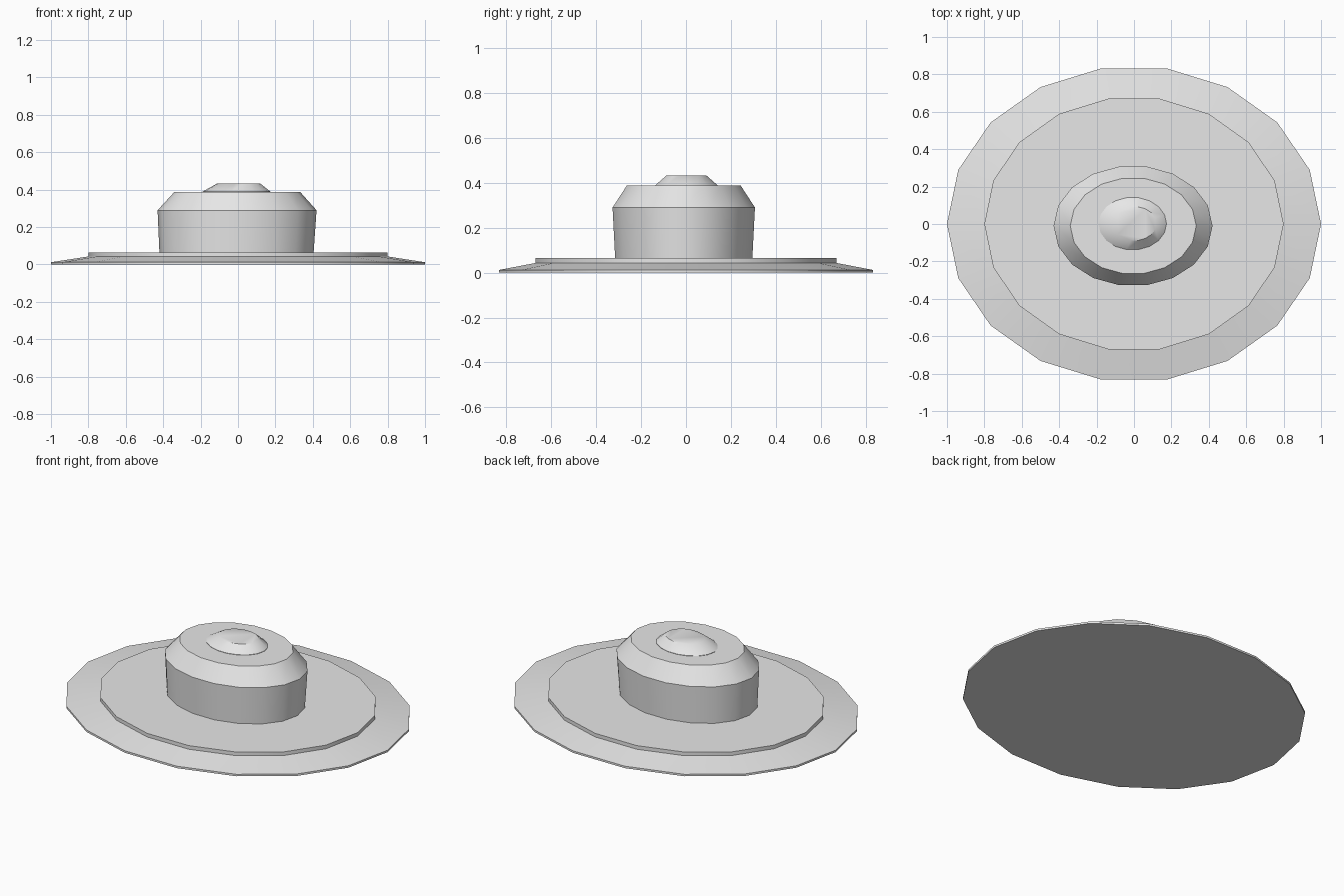
import bpy
import bmesh
from math import cos, sin, tau, radians

cube = bpy.data.objects.get("Cube")
if cube:
    bpy.data.objects.remove(cube, do_unlink=True)

SIDES = 18

felt = bpy.data.materials.new("light grey felt")
felt.use_nodes = True
felt.diffuse_color = (0.8, 0.8, 0.8, 1)
felt.node_tree.nodes["Principled BSDF"].inputs["Base Color"].default_value = (0.8, 0.8, 0.8, 1)


def oval_stack(name, rings, smooth_angle):
    """Closed solid lofted through oval rings (x centre, y centre, x radius, y radius, z)."""
    bm = bmesh.new()
    loops = []
    for cx, cy, rx, ry, z in rings:
        loops.append([bm.verts.new((cx + rx * cos(tau * i / SIDES),
                                    cy + ry * sin(tau * i / SIDES), z))
                      for i in range(SIDES)])
    for low, high in zip(loops, loops[1:]):
        for i in range(SIDES):
            j = (i + 1) % SIDES
            bm.faces.new((low[i], low[j], high[j], high[i]))
    bm.faces.new(loops[0][::-1])
    bm.faces.new(loops[-1])
    mesh = bpy.data.meshes.new(name)
    bm.to_mesh(mesh)
    bm.free()
    mesh.materials.append(felt)
    obj = bpy.data.objects.new(name, mesh)
    bpy.context.collection.objects.link(obj)
    bpy.ops.object.select_all(action="DESELECT")
    obj.select_set(True)
    bpy.context.view_layer.objects.active = obj
    bpy.ops.object.shade_smooth_by_angle(angle=radians(smooth_angle))
    return obj


# Wide brim: thin edge, sloping up, with a raised inner step
oval_stack("brim", [
    (0, 0, 1.0, 0.845, 0),
    (0, 0, 1.0, 0.845, 0.012),
    (0, 0, 0.8, 0.68, 0.043),
    (0, 0, 0.8, 0.68, 0.065),
], 30)

# Crown: slightly flared wall and a sloped shoulder
oval_stack("crown", [
    (-0.008, -0.01, 0.412, 0.31, 0.06),
    (-0.005, -0.01, 0.425, 0.322, 0.29),
    (-0.004, -0.01, 0.337, 0.258, 0.387),
], 30)

# Low button on top of the crown
oval_stack("crown_button", [
    (-0.008, 0.002, 0.182, 0.141, 0.38),
    (-0.008, 0.002, 0.182, 0.141, 0.389),
    (0.003, 0.002, 0.117, 0.091, 0.432),
], 40)
